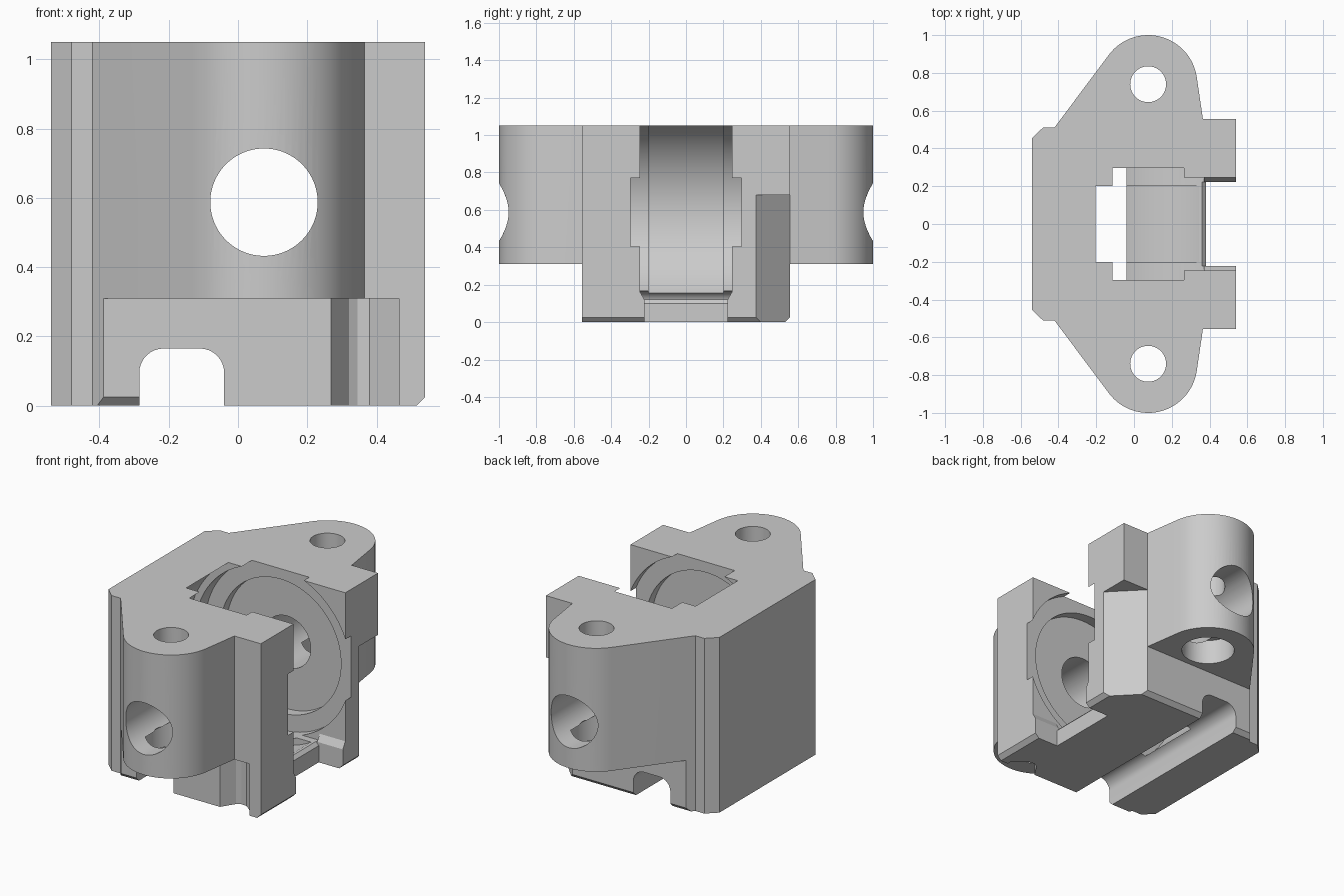
import bpy, bmesh, math
from mathutils import Vector

if "Cube" in bpy.data.objects:
    bpy.data.objects.remove(bpy.data.objects["Cube"])

grey = bpy.data.materials.new("light_grey")
grey.use_nodes = True
colour = (0.6, 0.6, 0.6, 1)
grey.diffuse_color = colour
grey.node_tree.nodes["Principled BSDF"].inputs["Base Color"].default_value = colour


def prism(name, outline, axis, lo, hi):
    """Extrude a 2D outline along an axis (other two axes in alphabetical order)."""
    place = {"x": lambda a, b, h: (h, a, b),
             "y": lambda a, b, h: (a, h, b),
             "z": lambda a, b, h: (a, b, h)}[axis]
    bm = bmesh.new()
    face = bm.faces.new([bm.verts.new(place(a, b, lo)) for a, b in outline])
    ext = bmesh.ops.extrude_face_region(bm, geom=[face])
    moved = [v for v in ext["geom"] if isinstance(v, bmesh.types.BMVert)]
    bmesh.ops.translate(bm, verts=moved, vec=Vector(place(0, 0, hi - lo)))
    bmesh.ops.recalc_face_normals(bm, faces=bm.faces)
    mesh = bpy.data.meshes.new(name)
    bm.to_mesh(mesh)
    bm.free()
    mesh.materials.append(grey)
    obj = bpy.data.objects.new(name, mesh)
    bpy.context.collection.objects.link(obj)
    return obj


def arc(cx, cy, r, start, end, steps):
    return [(cx + r * math.cos(math.radians(start + (end - start) * i / steps)),
             cy + r * math.sin(math.radians(start + (end - start) * i / steps)))
            for i in range(steps + 1)]


def circle(cx, cy, r, steps=72):
    return arc(cx, cy, r, 0, 360, steps)[:-1]


def rect(a0, b0, a1, b1):
    return [(a0, b0), (a1, b0), (a1, b1), (a0, b1)]


# Housing block with rounded mounting ears at both ends
CX, CZ, EAR_Y, TOP = 0.075, 0.5875, 0.74, 1.05
half = [(0.54, 0.555), (0.365, 0.555)]
half += arc(CX, EAR_Y, 0.26, 10, 143, 28)
half += [(-0.42, 0.512), (-0.48, 0.512), (-0.54, 0.455)]
outline = half + [(x, -y) for x, y in reversed(half)]
body = prism("bearing_housing", outline, "z", 0, TOP)


def cut(outline, axis, lo, hi):
    tool = prism("cutter", outline, axis, lo, hi)
    tool.hide_render = True
    mod = body.modifiers.new("cut", "BOOLEAN")
    mod.operation = "DIFFERENCE"
    mod.solver = "EXACT"
    mod.object = tool
    bpy.context.view_layer.objects.active = body
    bpy.ops.object.modifier_apply(modifier=mod.name)
    bpy.data.objects.remove(tool)


for s in (-1, 1):
    # Space below each ear
    cut(rect(-0.7, s * 0.555, 0.7, s * 1.2), "z", -0.1, 0.31)
    # Vertical screw hole with a wider counterbore underneath
    cut(circle(CX, s * EAR_Y, 0.095, 48), "z", 0.2, 1.2)
    cut(circle(CX, s * EAR_Y, 0.148, 48), "z", 0.2, 0.46)

# Wheel pocket: rim clearance, flanges, hub recess, and axle hole
for radius, width in ((0.54, 0.2), (0.5, 0.297), (0.4, 0.36), (0.155, 1.2)):
    cut(circle(CX, CZ, radius, 96), "y", -width, width)

# Open slot on the side, narrowing at its foot
cut(rect(CX, -0.245, 0.37, 0.245), "z", 0.12, 1.2)
cut([(-0.222, 0.12), (0.222, 0.12), (0.245, 0.16), (0.245, 1.2),
     (-0.245, 1.2), (-0.245, 0.16)], "x", 0.36, 0.6)
cut([(0.38, -0.1), (0.38, 0.1), (0.36, 0.121), (0.36, 0.2), (0.6, 0.2), (0.6, -0.1)],
    "y", -0.222, 0.222)

# Round-topped channel along the underside
channel = [(-0.285, -0.1), (-0.04, -0.1)]
channel += arc(-0.11, 0.095, 0.07, 0, 90, 8) + arc(-0.215, 0.095, 0.07, 90, 180, 8)
cut(channel, "y", -1.2, 1.2)

# Corner relief at the back and groove at the front
cut([(0.365, 0.555), (0.545, 0.37), (0.7, 0.37), (0.7, 0.7), (0.365, 0.7)], "z", -0.1, 0.68)
cut([(0.265, -0.56), (0.32, -0.475), (0.345, -0.46), (0.38, -0.462),
     (0.465, -0.53), (0.465, -0.6), (0.265, -0.6)], "z", -0.1, 0.31)

# Chamfers along the lower edges
cut([(0.505, -0.01), (0.57, -0.01), (0.57, 0.055)], "y", -0.7, 0.7)
cut([(0.52, -0.01), (0.57, -0.01), (0.57, 0.04)], "x", -0.5, 0.4)
cut([(-0.52, -0.01), (-0.57, -0.01), (-0.57, 0.04)], "x", -0.42, -0.2)

# Smooth the round surfaces, keep hard edges
bpy.ops.object.select_all(action="DESELECT")
body.select_set(True)
bpy.context.view_layer.objects.active = body
bpy.ops.object.shade_smooth_by_angle(angle=math.radians(25))
